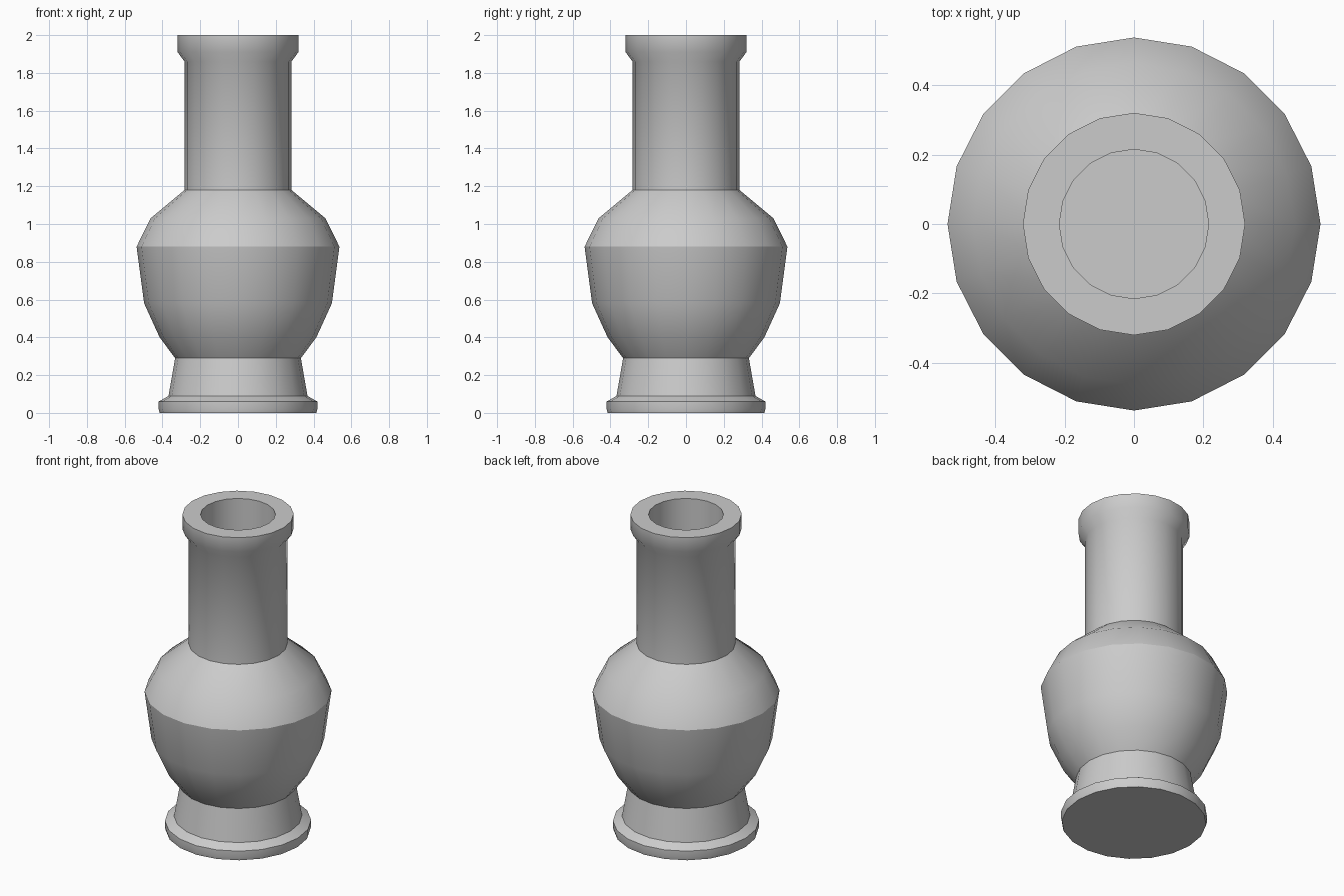
import bpy, bmesh, math

if "Cube" in bpy.data.objects:
    bpy.data.objects.remove(bpy.data.objects["Cube"])

SIDES = 20

# Lathe profile: radius, height, crease at this ring
PROFILE = [
    # foot
    (0.415, 0.00, True), (0.42, 0.02, False), (0.42, 0.06, True),
    (0.368, 0.09, True), (0.333, 0.29, True),
    # belly and shoulder
    (0.415, 0.40, False), (0.497, 0.58, False), (0.537, 0.88, True),
    (0.463, 1.03, False), (0.283, 1.18, True),
    # neck and lip
    (0.283, 1.86, False), (0.32, 1.91, False), (0.32, 2.00, True),
    # inner bore
    (0.215, 2.00, True), (0.215, 1.18, True),
]


def lathe(name, profile):
    bm = bmesh.new()
    rings = []
    for r, z, _ in profile:
        rings.append([bm.verts.new((r * math.cos(2 * math.pi * i / SIDES),
                                    r * math.sin(2 * math.pi * i / SIDES), z))
                      for i in range(SIDES)])
    for low, high in zip(rings, rings[1:]):
        for i in range(SIDES):
            j = (i + 1) % SIDES
            bm.faces.new((low[i], low[j], high[j], high[i])).smooth = True
    # underside and bore floor
    bm.faces.new(rings[0][::-1])
    bm.faces.new(rings[-1])
    # creased rings
    for ring, (_, _, sharp) in zip(rings, profile):
        if sharp:
            for i in range(SIDES):
                bm.edges.get((ring[i], ring[(i + 1) % SIDES])).smooth = False
    bmesh.ops.recalc_face_normals(bm, faces=bm.faces)
    mesh = bpy.data.meshes.new(name)
    bm.to_mesh(mesh)
    bm.free()
    obj = bpy.data.objects.new(name, mesh)
    bpy.context.collection.objects.link(obj)
    return obj


lathe("vase", PROFILE)
